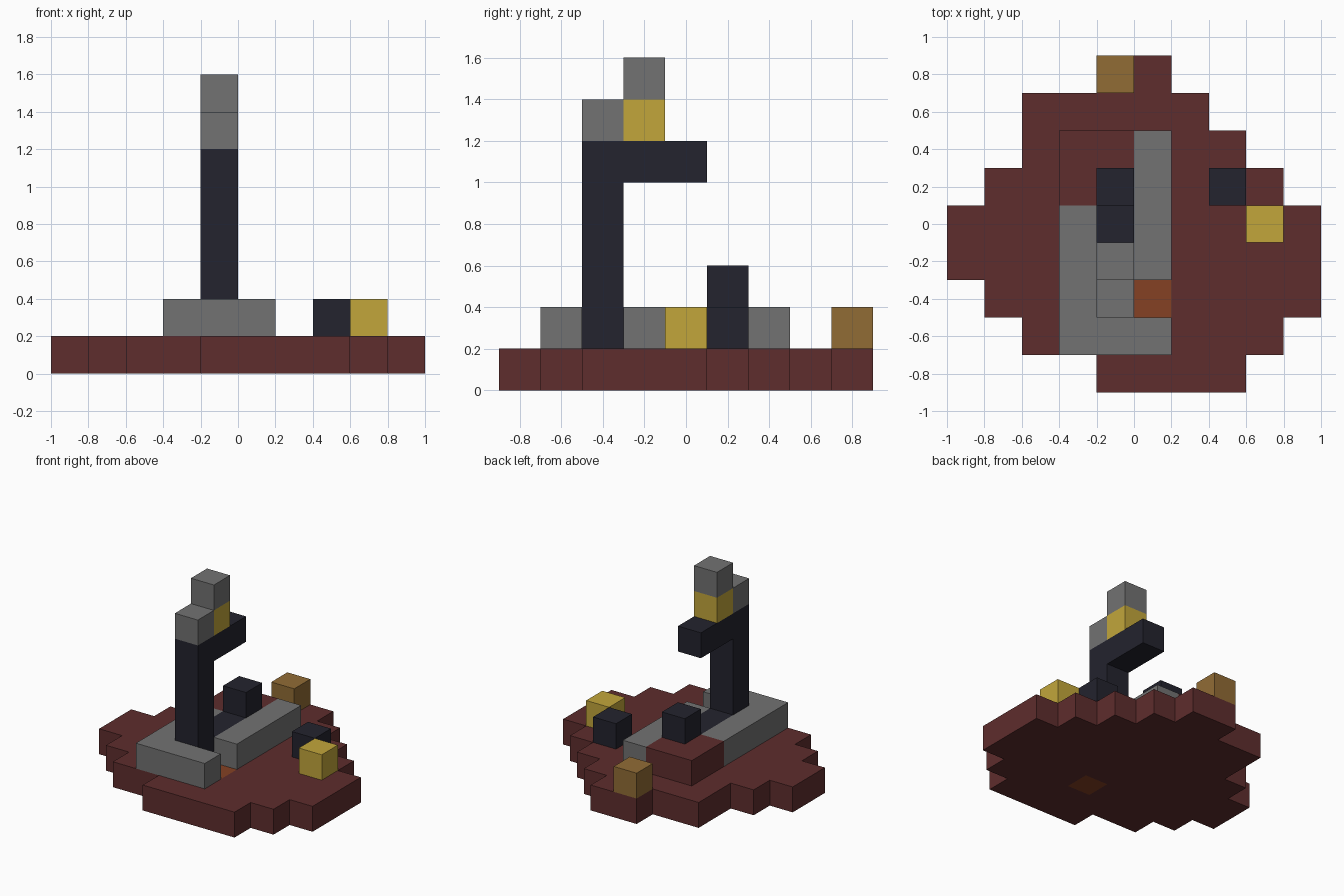
import bpy
import bmesh

cube = bpy.data.objects.get("Cube")
if cube:
    bpy.data.objects.remove(cube, do_unlink=True)

U = 0.2  # edge length of one block


def material(name, *srgb):
    """Flat material from an sRGB colour given as 0-255 values."""
    col = [((c / 255 + 0.055) / 1.055) ** 2.4 for c in srgb] + [1.0]
    mat = bpy.data.materials.new(name)
    mat.use_nodes = True
    mat.diffuse_color = col
    bsdf = mat.node_tree.nodes["Principled BSDF"]
    bsdf.inputs["Base Color"].default_value = col
    bsdf.inputs["Roughness"].default_value = 0.9
    return mat


red = material("dark_red", 94, 45, 45)
grey = material("stone_grey", 114, 114, 114)
dark = material("charcoal_blue", 35, 35, 46)
yellow = material("mustard_yellow", 194, 166, 59)
brown = material("ochre_brown", 145, 108, 53)
orange = material("rust_orange", 133, 65, 35)


def finish(name, bm, *mats):
    bmesh.ops.recalc_face_normals(bm, faces=bm.faces)
    mesh = bpy.data.meshes.new(name)
    bm.to_mesh(mesh)
    bm.free()
    for mat in mats:
        mesh.materials.append(mat)
    obj = bpy.data.objects.new(name, mesh)
    bpy.context.collection.objects.link(obj)
    return obj


def extrude(bm, vec):
    ret = bmesh.ops.extrude_face_region(bm, geom=bm.faces[:], use_keep_orig=True)
    verts = [g for g in ret["geom"] if isinstance(g, bmesh.types.BMVert)]
    bmesh.ops.translate(bm, verts=verts, vec=vec)


def prism(name, mat, points, vec):
    """Extrude a flat outline along vec."""
    bm = bmesh.new()
    bm.faces.new([bm.verts.new(p) for p in points])
    extrude(bm, vec)
    return finish(name, bm, mat)


def slab(name, mat, outline, z):
    """One-block-high slab from an outline seen from above."""
    return prism(name, mat, [(x, y, z) for x, y in outline], (0, 0, U))


def block(name, mat, x, y, z, length=U):
    """Block with its lowest corner at x, y, z, stretched along y."""
    outline = [(x, y), (x + U, y), (x + U, y + length), (x, y + length)]
    return slab(name, mat, outline, z)


# Stepped round base: first and last column of each row, front to back
rows = [(-1, 3), (-3, 4), (-4, 5), (-5, 5), (-5, 5), (-4, 4), (-3, 3), (-3, 2), (-1, 1)]
bm = bmesh.new()
for r, (start, end) in enumerate(rows):
    y = -0.9 + r * U
    for c in range(start, end):
        x = c * U
        bm.faces.new([bm.verts.new((x + dx, y + dy, 0))
                      for dx, dy in ((0, 0), (U, 0), (U, U), (0, U))])
bmesh.ops.remove_doubles(bm, verts=bm.verts, dist=0.001)
extrude(bm, (0, 0, U))
for face in bm.faces:  # rust coloured cell in the floor
    mid = face.calc_center_median()
    if abs(mid.x - 0.1) < 0.05 and abs(mid.y + 0.4) < 0.05:
        face.material_index = 1
finish("base", bm, red, orange)

# Raised surround
slab("front_left_wall", grey,
     [(-.4, -.7), (.2, -.7), (.2, -.5), (-.2, -.5), (-.2, .1), (-.4, .1)], U)
block("side_wall", grey, 0, -.3, U, 0.8)
slab("rear_step", red,
     [(-.4, .1), (-.2, .1), (-.2, .3), (0, .3), (0, .5), (-.4, .5)], U)

# Hooked post with its foot, as one side profile
profile = [(-.5, .2), (.3, .2), (.3, .6), (.1, .6), (.1, .4), (-.3, .4),
           (-.3, 1), (.1, 1), (.1, 1.2), (-.5, 1.2)]
prism("hooked_post", dark, [(-U, y, z) for y, z in profile], (U, 0, 0))

# Post top
block("post_cap", grey, -U, -.5, 1.2)
block("lamp", yellow, -U, -.3, 1.2)
block("lamp_cap", grey, -U, -.3, 1.4)

# Loose blocks on the base
block("dark_block", dark, .4, .1, U)
block("yellow_block", yellow, .6, -.1, U)
block("brown_block", brown, -U, .7, U)
